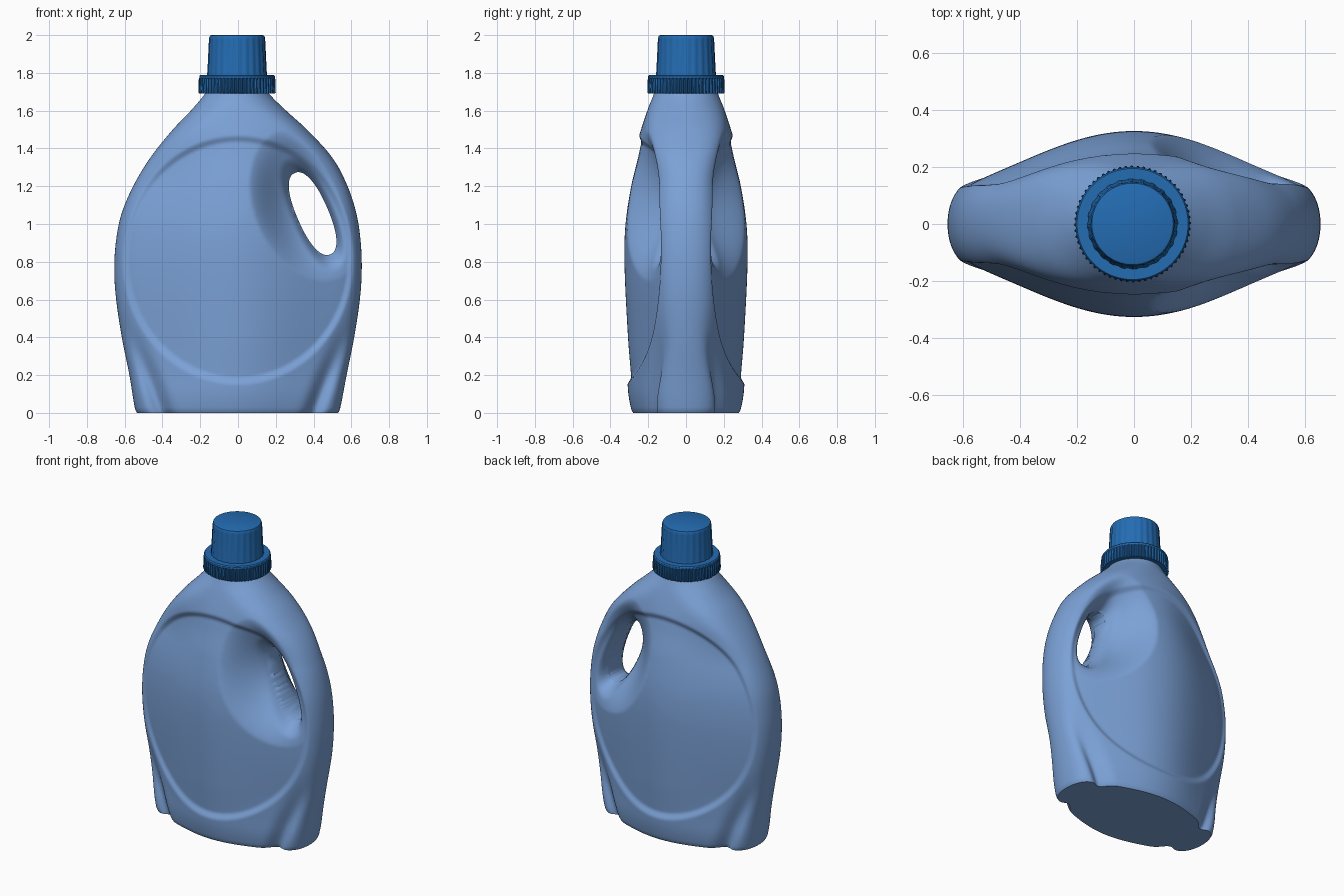
import bpy, bmesh, math

if "Cube" in bpy.data.objects:
    bpy.data.objects.remove(bpy.data.objects["Cube"])

def material(name, col):
    m = bpy.data.materials.new(name)
    m.diffuse_color = (*col, 1)
    m.use_nodes = True
    m.node_tree.nodes["Principled BSDF"].inputs["Base Color"].default_value = m.diffuse_color
    return m

body_blue = material("soft_blue", (0.20, 0.36, 0.68))
cap_blue = material("deep_blue", (0.017, 0.15, 0.45))

def curve(pts, z):
    """Smooth interpolation through (z, value) points."""
    z = min(max(z, pts[0][0]), pts[-1][0])
    i = next(k for k in range(len(pts) - 1) if z <= pts[k + 1][0])
    def slope(k):
        a, b = pts[max(k - 1, 0)], pts[min(k + 1, len(pts) - 1)]
        return (b[1] - a[1]) / (b[0] - a[0])
    (z0, v0), (z1, v1) = pts[i], pts[i + 1]
    h = z1 - z0
    t = (z - z0) / h
    return ((2*t**3 - 3*t*t + 1) * v0 + (t**3 - 2*t*t + t) * h * slope(i)
            + (3*t*t - 2*t**3) * v1 + (t**3 - t*t) * h * slope(i + 1))

def step(a, b, x):
    t = min(max((x - a) / (b - a), 0), 1)
    return t * t * (3 - 2 * t)

def build(name, rings, mat):
    """Skin a stack of closed rings and cap both ends."""
    bm = bmesh.new()
    vs = [[bm.verts.new(p) for p in r] for r in rings]
    n = len(vs[0])
    for a, b in zip(vs, vs[1:]):
        for i in range(n):
            j = (i + 1) % n
            bm.faces.new((a[i], a[j], b[j], b[i]))
    bm.faces.new(vs[0][::-1])
    bm.faces.new(vs[-1])
    me = bpy.data.meshes.new(name)
    bm.to_mesh(me)
    bm.free()
    me.materials.append(mat)
    ob = bpy.data.objects.new(name, me)
    bpy.context.collection.objects.link(ob)
    return ob

def smooth(ob, deg):
    bpy.ops.object.select_all(action='DESELECT')
    ob.select_set(True)
    bpy.context.view_layer.objects.active = ob
    bpy.ops.object.shade_smooth_by_angle(angle=math.radians(deg))

# Silhouette curves: left and right half width, half depth
LEFT = [(0, .535), (.02, .545), (.2, .575), (.4, .615), (.6, .645), (.75, .655), (.9, .647),
        (1.05, .618), (1.2, .555), (1.35, .465), (1.5, .345), (1.6, .25), (1.69, .175), (1.73, .16)]
RIGHT = [(0, .53), (.02, .54), (.2, .575), (.4, .615), (.6, .645), (.75, .655), (.9, .65),
         (1.05, .628), (1.2, .58), (1.35, .50), (1.5, .365), (1.6, .255), (1.69, .165), (1.73, .15)]
DEPTH = [(0, .28), (.02, .29), (.1, .305), (.2, .312), (.4, .328), (.8, .347), (1, .341),
         (1.2, .311), (1.35, .275), (1.46, .25), (1.6, .205), (1.69, .17), (1.73, .16)]

# Handle opening: centre and tilted axes
HX, HZ, AX, AZ = .395, 1.055, .40, -.916
HOLE_L, HOLE_W, HOLE_P = .235, .083, 2.3

def half_depth(x, z, u, D):
    k = step(1.2, 1.69, z)
    e = .45 + .1 * (1 - step(0, .4, z))
    e += (1 - e) * k
    p = 14 * (1 - k) + 2 * k
    au = min(abs(u), 1)
    h = D * (e + (1 - e) * max(math.cos(math.pi / 2 * au), 0) ** 1.5)
    # recessed oval panel
    r = math.hypot(x / .605, (z - .81) / .65)
    h -= .021 * (1 - step(.95, 1.02, r))
    # flutes rising from the base
    uc = .74 + .42 * z
    h -= .045 * math.exp(-((au - uc) / .085) ** 2) * (1 - step(.05, .6, z))
    # scoop leading into the handle opening
    dx, dz = x - HX, z - HZ
    s, t = dx * AX + dz * AZ, dx * -AZ + dz * AX
    q = math.hypot((s + .05) / .42, t / (.29 if t < 0 else .17))
    if q < 1:
        f = min(max((q - .28) / .72, 0), 1)
        f = .5 * f + .5 * step(0, 1, f)
        h = .085 + (h - .085) * f
        g = (abs(s / HOLE_L) ** HOLE_P + abs(t / HOLE_W) ** HOLE_P) ** (1 / HOLE_P)
        h *= max(.45, math.sqrt(min(max((g - .95) / .45, 0), 1) * (2 - min(max((g - .95) / .45, 0), 1))))
    return h * math.sqrt(max(1 - au ** p, 0))

# Bottle body
N, M = 280, 170
rings = []
for j in range(M + 2):
    z = 0 if j == 0 else .008 if j == 1 else .02 + 1.71 * (j - 2) / (M - 1)
    wl, wr, D = curve(LEFT, z), curve(RIGHT, z), curve(DEPTH, z)
    ring = []
    for i in range(N):
        a = 2 * math.pi * i / N
        u = math.cos(a)
        x = u * (wr if u > 0 else wl)
        y = half_depth(x, z, u, D)
        ring.append((x, y if math.sin(a) >= 0 else -y, z))
    rings.append(ring)
body = build("bottle_body", rings, body_blue)

# Handle opening cut right through
cut_rings = []
for y in (.5, -.5):
    ring = []
    for i in range(64):
        a = 2 * math.pi * i / 64
        c, d = math.cos(a), math.sin(a)
        s = HOLE_L * math.copysign(abs(c) ** (2 / HOLE_P), c)
        t = HOLE_W * math.copysign(abs(d) ** (2 / HOLE_P), d)
        ring.append((HX + s * AX - t * AZ, y, HZ + s * AZ + t * AX))
    cut_rings.append(ring)
cutter = build("handle_cutter", cut_rings, body_blue)
bm = bmesh.new()
bm.from_mesh(cutter.data)
bmesh.ops.recalc_face_normals(bm, faces=bm.faces)
bm.to_mesh(cutter.data)
bm.free()
cutter.hide_render = True
mod = body.modifiers.new("handle_hole", 'BOOLEAN')
mod.operation, mod.solver, mod.object = 'DIFFERENCE', 'EXACT', cutter
bpy.context.view_layer.objects.active = body
bpy.ops.object.modifier_apply(modifier=mod.name)
bpy.data.objects.remove(cutter)
smooth(body, 50)

def lathe(name, profile, n, period, deg):
    """Turned part; each profile point is (radius, z, rib depth)."""
    rs = [[((r - (d if i % period >= period / 2 else 0)) * math.cos(2 * math.pi * i / n) - .005,
            (r - (d if i % period >= period / 2 else 0)) * math.sin(2 * math.pi * i / n), z)
           for i in range(n)] for r, z, d in profile]
    smooth(build(name, rs, cap_blue), deg)

# Knurled collar and lightly fluted cap
lathe("collar", [(.155, 1.69, 0), (.2, 1.69, .006), (.205, 1.695, .008), (.203, 1.765, .008),
                 (.2, 1.772, 0), (.2, 1.783, 0), (.195, 1.79, 0), (.15, 1.79, 0)], 240, 4, 30)
lathe("cap", [(.16, 1.78, .003), (.157, 1.81, .003), (.149, 1.975, .003), (.147, 1.988, 0),
              (.143, 1.997, 0), (.136, 2.0, 0)], 144, 6, 35)
